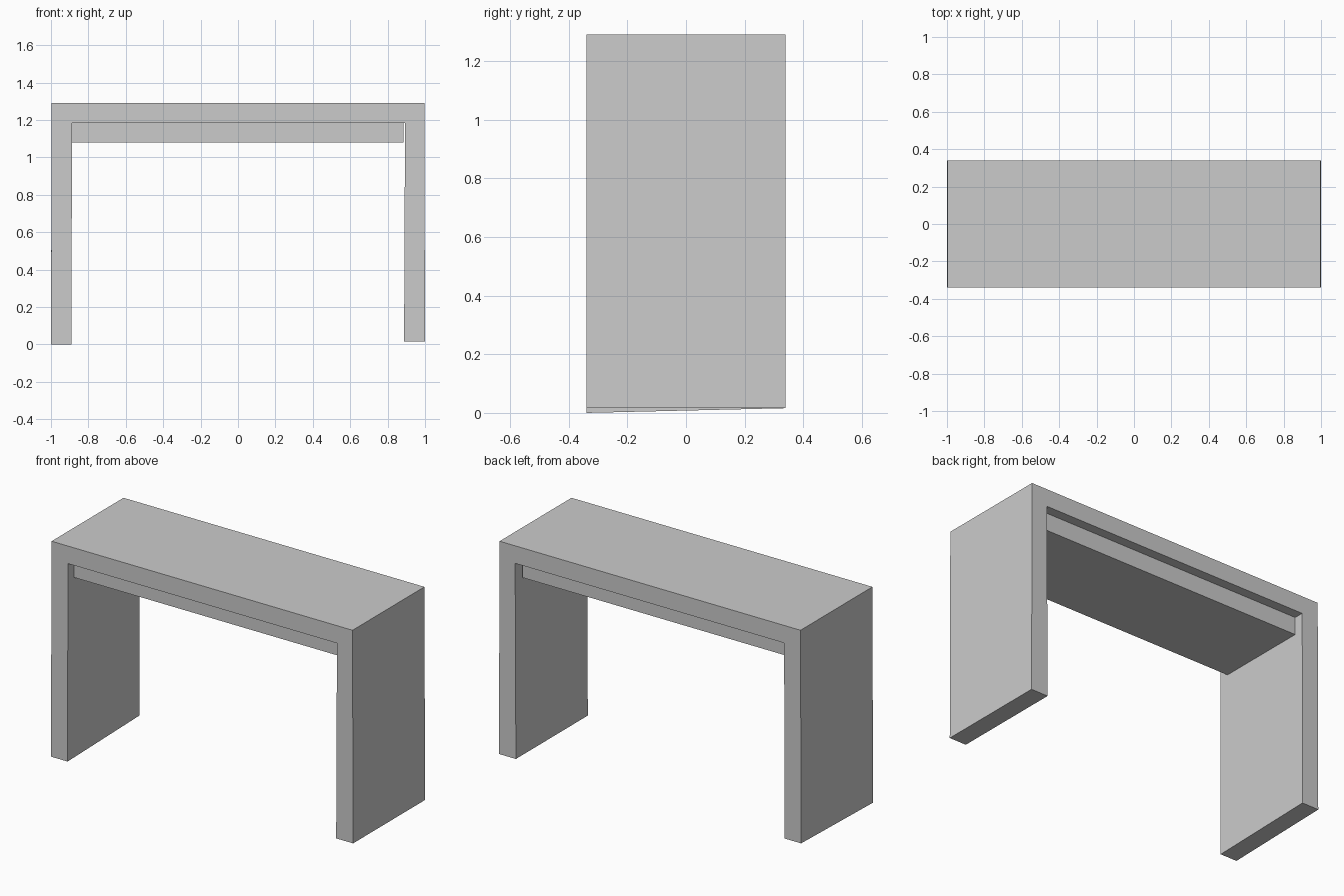
import bpy
import bmesh

if "Cube" in bpy.data.objects:
    bpy.data.objects.remove(bpy.data.objects["Cube"])


def extrude_profile(name, profile, half_depth):
    """Extrude an x-z outline along y, centred on y = 0."""
    bm = bmesh.new()
    face = bm.faces.new([bm.verts.new((x, -half_depth, z)) for x, z in profile])
    result = bmesh.ops.extrude_face_region(bm, geom=[face])
    moved = [v for v in result["geom"] if isinstance(v, bmesh.types.BMVert)]
    bmesh.ops.translate(bm, verts=moved, vec=(0, 2 * half_depth, 0))
    # the left foot is cut at a slight slant, rising toward the back
    for v in bm.verts:
        if v.co.z < 0.001 and v.co.y > 0:
            v.co.z = 0.016
    bmesh.ops.recalc_face_normals(bm, faces=bm.faces)
    mesh = bpy.data.meshes.new(name)
    bm.to_mesh(mesh)
    bm.free()
    obj = bpy.data.objects.new(name, mesh)
    bpy.context.collection.objects.link(obj)
    return obj


# Table top and two slab legs, one continuous arch
extrude_profile("table_frame", [
    (-1.0, 0.0), (-0.89, 0.0), (-0.888, 1.185), (0.893, 1.185),
    (0.888, 0.016), (1.0, 0.016), (0.996, 1.29), (-0.996, 1.29),
], 0.34)

# Recessed drawer box under the top
extrude_profile("drawer_box", [
    (-0.888, 1.08), (0.885, 1.08), (0.885, 1.185), (-0.888, 1.185),
], 0.282)
